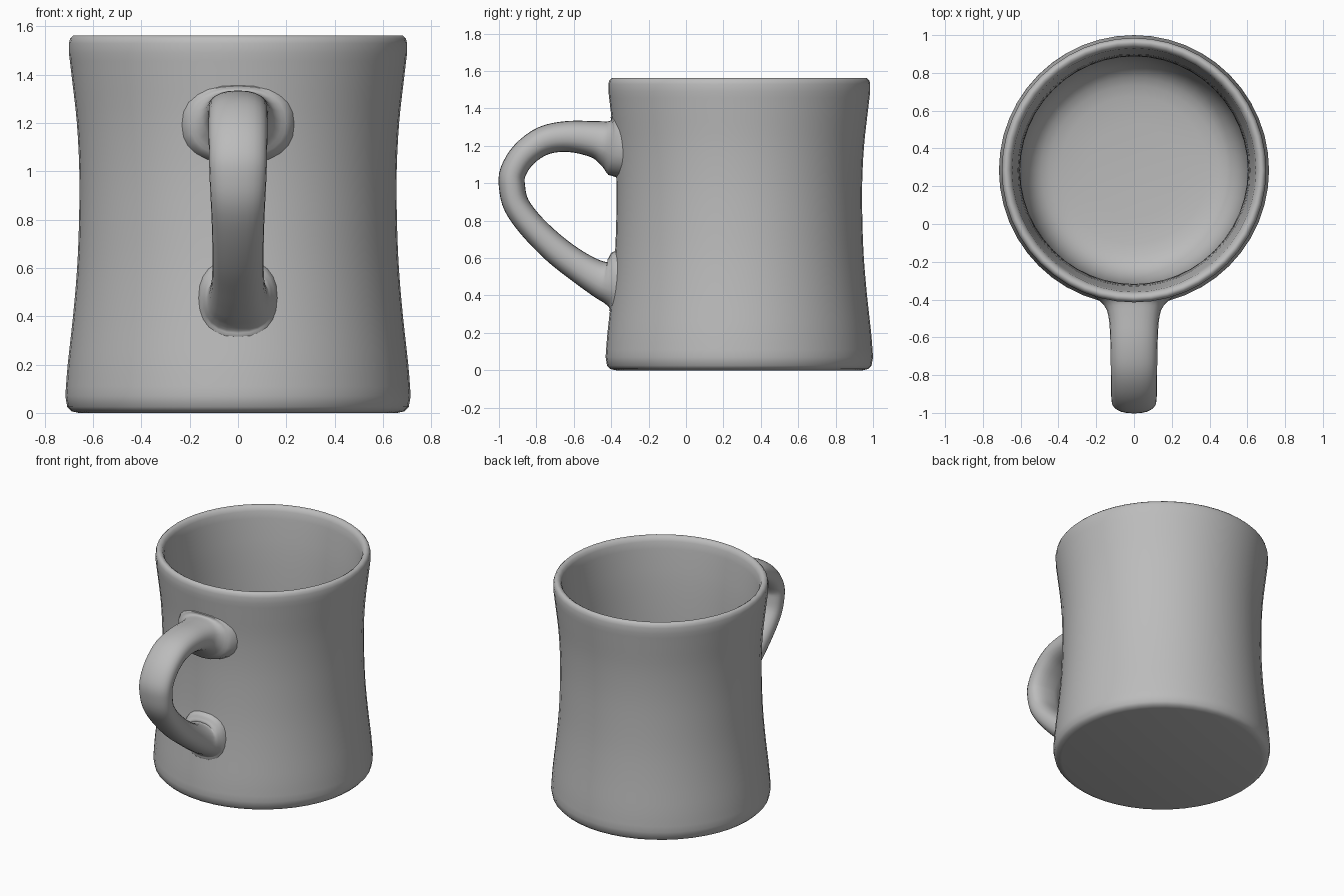
import bpy, bmesh, math
from mathutils import Vector

if "Cube" in bpy.data.objects:
    bpy.data.objects.remove(bpy.data.objects["Cube"])

AXIS_Y = 0.285
SEGMENTS = 48
RING = 24

glaze = bpy.data.materials.new("grey glaze")
glaze.use_nodes = True
colour = (0.5, 0.5, 0.5, 1)
glaze.diffuse_color = colour
glaze.node_tree.nodes["Principled BSDF"].inputs["Base Color"].default_value = colour


def finish(bm, name):
    bmesh.ops.recalc_face_normals(bm, faces=bm.faces)
    mesh = bpy.data.meshes.new(name)
    bm.to_mesh(mesh)
    bm.free()
    obj = bpy.data.objects.new(name, mesh)
    bpy.context.collection.objects.link(obj)
    mesh.materials.append(glaze)
    bpy.ops.object.select_all(action="DESELECT")
    obj.select_set(True)
    bpy.context.view_layer.objects.active = obj
    bpy.ops.object.shade_smooth_by_angle(angle=math.radians(50))
    return obj


def bridge(bm, a, b):
    for i in range(len(a)):
        j = (i + 1) % len(a)
        bm.faces.new((a[i], a[j], b[j], b[i]))


def spline(points, steps):
    """Smooth curve through points of any dimension."""
    pts = [Vector(p) for p in points]
    pts = [2 * pts[0] - pts[1]] + pts + [2 * pts[-1] - pts[-2]]
    out = []
    for a, b, c, d in zip(pts, pts[1:], pts[2:], pts[3:]):
        for s in range(steps):
            t = s / steps
            out.append(0.5 * (2 * b + (c - a) * t + (2 * a - 5 * b + 4 * c - d) * t ** 2
                              + (3 * b - a - 3 * c + d) * t ** 3))
    return out + [pts[-2]]


# Waisted outer wall, rounded foot and lip, then the hollow with a rounded floor
wall = spline([(0.715, 0.07), (0.705, 0.2), (0.683, 0.4), (0.666, 0.6), (0.658, 0.8),
               (0.657, 1.0), (0.667, 1.2), (0.687, 1.38), (0.70, 1.49)], 3)
foot = [(0.66, 0), (0.69, 0.007), (0.707, 0.025)]
lip = [(0.70, 1.53), (0.695, 1.55), (0.683, 1.562), (0.67, 1.562), (0.655, 1.552), (0.645, 1.53)]
hollow = spline([(0.638, 1.48), (0.615, 1.25), (0.603, 0.95), (0.603, 0.6), (0.595, 0.35),
                 (0.55, 0.2), (0.45, 0.125), (0.25, 0.1)], 3)

bm = bmesh.new()
rings = []
for r, z in foot + [tuple(p) for p in wall] + lip + [tuple(p) for p in hollow]:
    rings.append([bm.verts.new((r * math.sin(k * math.tau / SEGMENTS),
                                AXIS_Y + r * math.cos(k * math.tau / SEGMENTS), z))
                  for k in range(SEGMENTS)])
for a, b in zip(rings, rings[1:]):
    bridge(bm, a, b)
bm.faces.new(rings[0])
bm.faces.new(rings[-1])
finish(bm, "mug_body")


def wall_y(x, z):
    """Front surface of the wall at x and z."""
    for p, q in zip(wall, wall[1:]):
        if p[1] <= z <= q[1]:
            r = p[0] + (q[0] - p[0]) * (z - p[1]) / (q[1] - p[1])
            return AXIS_Y - math.sqrt(r * r - x * x)


# Handle path: y, z, half thickness, half width
path = spline([(-0.40, 1.195, 0.165, 0.235), (-0.425, 1.212, 0.125, 0.165),
               (-0.49, 1.235, 0.098, 0.135), (-0.63, 1.25, 0.083, 0.125),
               (-0.76, 1.228, 0.077, 0.123), (-0.865, 1.155, 0.072, 0.122),
               (-0.925, 1.06, 0.07, 0.12), (-0.93, 0.98, 0.07, 0.118),
               (-0.905, 0.88, 0.07, 0.113), (-0.82, 0.765, 0.072, 0.108),
               (-0.69, 0.64, 0.077, 0.106), (-0.56, 0.545, 0.083, 0.109),
               (-0.46, 0.487, 0.098, 0.122), (-0.42, 0.475, 0.125, 0.14),
               (-0.39, 0.475, 0.165, 0.165)], 4)

bm = bmesh.new()
rings = []
last = len(path) - 1
for i, (y, z, thick, wide) in enumerate(path):
    d = path[min(i + 1, last)] - path[max(i - 1, 0)]
    along = Vector((0, d[0], d[1])).normalized()
    # Turn the section upright as it meets the wall
    ease = max(0, 1 - min(i, last - i) / 10)
    flat = Vector((0, -1 if i < last / 2 else 1, 0))
    along = along.lerp(flat, ease).normalized()
    normal = Vector((1, 0, 0)).cross(along)
    ring = []
    for k in range(RING):
        a = k * math.tau / RING
        c, s = math.cos(a), math.sin(a)
        x = wide * math.copysign(abs(c) ** 0.85, c)
        co = Vector((x, y, z)) + normal * thick * math.copysign(abs(s) ** 0.85, s)
        # Wrap the flared ends onto the round wall
        near = max(0, 1 - min(i, last - i) / 5)
        if near:
            surface = wall_y(co.x, co.z)
            co.y += near * (surface + 0.006 - co.y) if near == 1 else near * (surface - wall_y(0, co.z))
            if near < 1:
                co.y = min(co.y, surface - 0.004)
        ring.append(bm.verts.new(co))
    rings.append(ring)
for a, b in zip(rings, rings[1:]):
    bridge(bm, a, b)
finish(bm, "mug_handle")
